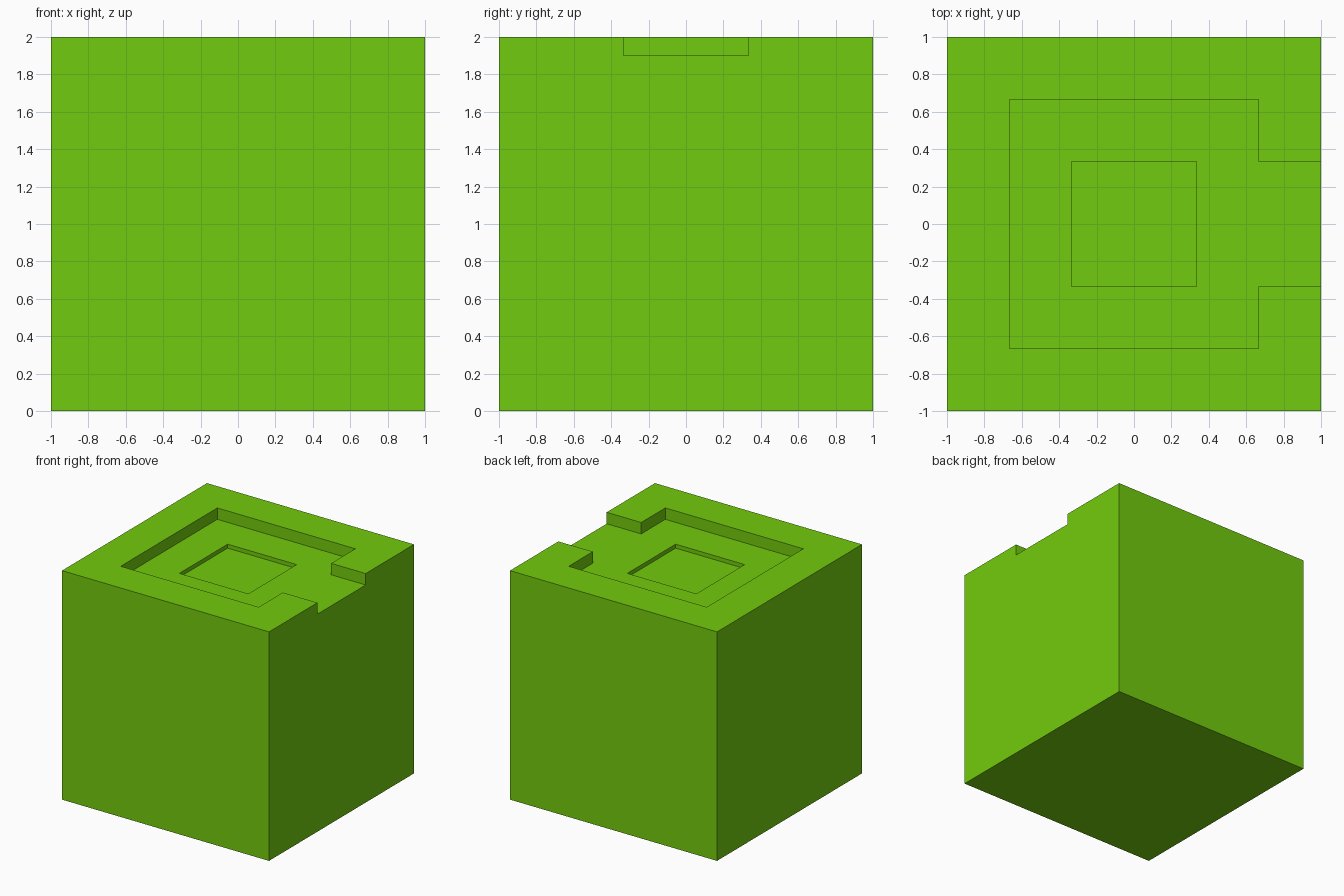
import bpy
import bmesh

default_cube = bpy.data.objects.get("Cube")
if default_cube:
    bpy.data.objects.remove(default_cube, do_unlink=True)

# Single flat colour
green = bpy.data.materials.new("bright_green")
green.use_nodes = True
COLOUR = (0.171, 0.597, 0.0044, 1)
green.diffuse_color = COLOUR
green.node_tree.nodes["Principled BSDF"].inputs["Base Color"].default_value = COLOUR


def prism(name, outline, bottom, top):
    """Extrude a counter-clockwise plan outline between two heights."""
    bm = bmesh.new()
    base = bm.faces.new([bm.verts.new((x, y, bottom)) for x, y in outline])
    walls = bmesh.ops.extrude_face_region(bm, geom=[base], use_keep_orig=True)
    raised = [v for v in walls["geom"] if isinstance(v, bmesh.types.BMVert)]
    bmesh.ops.translate(bm, verts=raised, vec=(0, 0, top - bottom))
    bmesh.ops.recalc_face_normals(bm, faces=bm.faces)
    mesh = bpy.data.meshes.new(name)
    bm.to_mesh(mesh)
    bm.free()
    mesh.materials.append(green)
    obj = bpy.data.objects.new(name, mesh)
    bpy.context.collection.objects.link(obj)
    return obj


def square(half):
    return [(-half, -half), (half, -half), (half, half), (-half, half)]


def carve(target, cutter):
    cut = target.modifiers.new(cutter.name, 'BOOLEAN')
    cut.operation = 'DIFFERENCE'
    cut.solver = 'EXACT'
    cut.object = cutter
    cutter.hide_render = True
    bpy.context.view_layer.objects.active = target
    bpy.ops.object.modifier_apply(modifier=cut.name)
    bpy.data.objects.remove(cutter, do_unlink=True)


WIDE, NARROW = 2 / 3, 1 / 3
POCKET_FLOOR, INNER_FLOOR, ABOVE = 1.9, 1.865, 2.2

# Solid block
block = prism("block", square(1), 0, 2)

# Square pocket with a channel running out through the +x side
corners = square(WIDE)
channel = [(WIDE, -NARROW), (1.2, -NARROW), (1.2, NARROW), (WIDE, NARROW)]
carve(block, prism("pocket_cutter", corners[:2] + channel + corners[2:],
                   POCKET_FLOOR, ABOVE))

# Shallow inner square sunk into the pocket floor
carve(block, prism("inner_cutter", square(NARROW), INNER_FLOOR, ABOVE))
